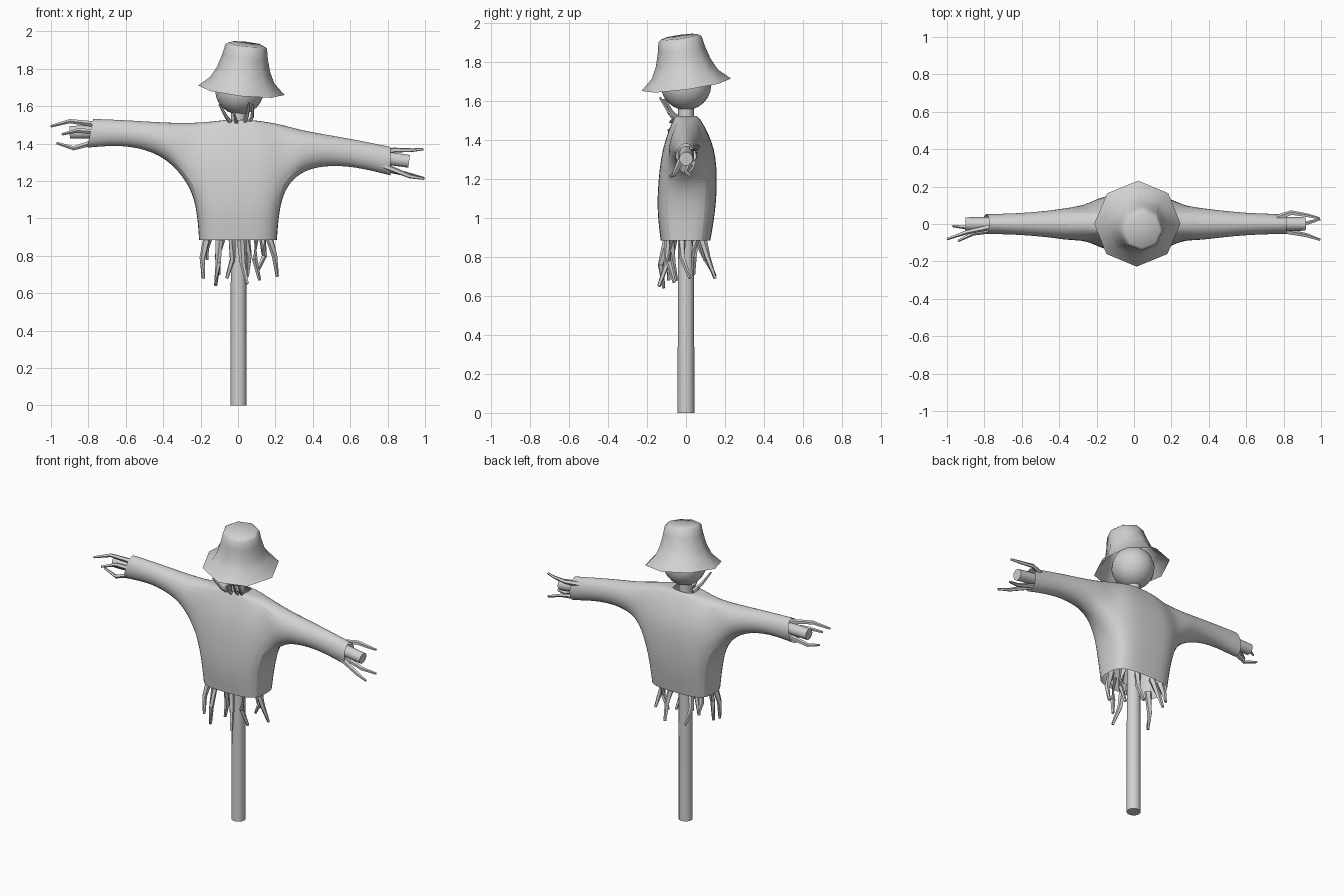
import bpy, bmesh, math
from mathutils import Vector, Matrix

if "Cube" in bpy.data.objects:
    bpy.data.objects.remove(bpy.data.objects["Cube"])

GREY = bpy.data.materials.new("plain grey")
GREY.diffuse_color = (0.64, 0.64, 0.64, 1)
GREY.use_nodes = True
GREY.node_tree.nodes["Principled BSDF"].inputs["Base Color"].default_value = GREY.diffuse_color


def finish(name, bm, subdiv=0, angle=40):
    bmesh.ops.recalc_face_normals(bm, faces=bm.faces)
    me = bpy.data.meshes.new(name)
    bm.to_mesh(me)
    bm.free()
    me.materials.append(GREY)
    ob = bpy.data.objects.new(name, me)
    bpy.context.collection.objects.link(ob)
    if subdiv:
        ob.modifiers.new("soften", 'SUBSURF').levels = subdiv
        ob.modifiers["soften"].render_levels = subdiv
    bpy.ops.object.select_all(action='DESELECT')
    ob.select_set(True)
    bpy.context.view_layer.objects.active = ob
    bpy.ops.object.shade_smooth_by_angle(angle=math.radians(angle))
    return ob


def bridge(bm, a, b):
    n = len(a)
    for i in range(n):
        bm.faces.new((a[i], a[(i + 1) % n], b[(i + 1) % n], b[i]))


def tube(bm, pts, radii, sides=6):
    """Tapered tube through points, capped at both ends."""
    pts = [Vector(p) for p in pts]
    rings = []
    for i, p in enumerate(pts):
        d = pts[min(i + 1, len(pts) - 1)] - pts[max(i - 1, 0)]
        q = d.to_track_quat('Z', 'Y')
        rings.append([bm.verts.new(p + q @ Vector((radii[i] * math.cos(t), radii[i] * math.sin(t), 0)))
                      for t in (math.tau * k / sides for k in range(sides))])
    for a, b in zip(rings, rings[1:]):
        bridge(bm, a, b)
    bm.faces.new(rings[0])
    bm.faces.new(rings[-1])


def straws(name, strands, r):
    bm = bmesh.new()
    for pts in strands:
        n = len(pts)
        tube(bm, pts, [r * (1 - 0.6 * i / (n - 1)) for i in range(n)], 5)
    finish(name, bm, 0, 50)


# Upright pole, running up into the head
bm = bmesh.new()
tube(bm, [(0.003, 0, 0), (0.003, 0, 1.6)], [0.043, 0.04], 12)
finish("pole", bm)

# Arm stick ends poking out of the sleeves
for name, pts in (("left_arm_stick", [(-0.70, 0, 1.465), (-0.90, 0, 1.46)]),
                  ("right_arm_stick", [(0.70, 0, 1.335), (0.915, 0, 1.305)])):
    bm = bmesh.new()
    tube(bm, pts, [0.037, 0.036], 10)
    finish(name, bm)

# Shirt body: rings of 12 points as (z, half width, front y, back y)
LEVELS = [(0.885, 0.205, -0.13, 0.125), (1.03, 0.215, -0.148, 0.15),
          (1.16, 0.245, -0.145, 0.16), (1.36, 0.255, -0.125, 0.155),
          (1.51, 0.20, -0.065, 0.075), (1.525, 0.075, -0.055, 0.055)]
bm = bmesh.new()
rings = []
for z, w, f, b in LEVELS:
    ring = [(w, 0.7 * f), (w * 1.02, 0), (w, 0.7 * b),
            (0.6 * w, b), (0, b), (-0.6 * w, b),
            (-w, 0.7 * b), (-w * 1.02, 0), (-w, 0.7 * f),
            (-0.6 * w, f), (0, f), (0.6 * w, f)]
    rings.append([bm.verts.new((x, y, z)) for x, y in ring])
for k, (a, b) in enumerate(zip(rings, rings[1:])):
    for i in range(12):
        if k in (2, 3) and i in (0, 1, 6, 7):   # arm holes
            continue
        j = (i + 1) % 12
        bm.faces.new((a[i], a[j], b[j], b[i]))

# Sleeves: stations as (x, top z, bottom z, half depth), joined to the arm holes
LEFT = [(-0.34, 1.522, 1.27, 0.095), (-0.45, 1.524, 1.35, 0.075),
        (-0.62, 1.533, 1.388, 0.06), (-0.79, 1.54, 1.37, 0.056)]
RIGHT = [(0.33, 1.485, 1.235, 0.095), (0.45, 1.46, 1.275, 0.078),
         (0.62, 1.43, 1.272, 0.06), (0.815, 1.39, 1.222, 0.056)]
lo, mid, hi = rings[2:5]
for stations, f, m, b in ((RIGHT, 0, 1, 2), (LEFT, 8, 7, 6)):
    prev = [lo[f], lo[m], lo[b], mid[b], hi[b], hi[m], hi[f], mid[f]]
    for x, top, bot, d in stations:
        c, h = (top + bot) / 2, (top - bot) / 2
        ring = []
        for k in range(8):
            t = math.radians(-135 + 45 * k)
            s = math.sin(t)
            # cuffs slant slightly on the raised arm
            dx = 0.018 * s if stations is LEFT and x < -0.7 else 0
            # start at bottom front, pass bottom, back, top, front
            ring.append(bm.verts.new((x + dx, d * 1.04 * math.cos(t), c + h * s)))
        bridge(bm, prev, ring)
        prev = ring
finish("shirt", bm, 2, 50)

# Head
bm = bmesh.new()
bmesh.ops.create_uvsphere(bm, u_segments=16, v_segments=12, radius=0.13,
                          matrix=Matrix.Translation((0.008, 0, 1.685)))
finish("head", bm)

# Hat: eight-sided open profile, tilted forward and to one side
PROFILE = [(0.232, 0.0), (0.172, 0.055), (0.142, 0.115), (0.122, 0.185), (0.112, 0.238), (0.095, 0.25)]
tilt = Vector((0.11, -0.14, 1)).to_track_quat('Z', 'Y').to_matrix().to_4x4()
place = Matrix.Translation((0.018, 0.002, 1.685)) @ tilt
# keep a brim corner pointing straight to the front after tilting
ahead = tilt.to_3x3().inverted() @ Vector((0, -1, 0))
start = math.atan2(ahead.y, ahead.x)
bm = bmesh.new()
prev = None
for r, z in PROFILE:
    ring = [bm.verts.new(place @ Vector((r * math.cos(start + k * math.tau / 8),
                                         r * math.sin(start + k * math.tau / 8), z))) for k in range(8)]
    if prev:
        bridge(bm, prev, ring)
    prev = ring
bm.faces.new(prev)
finish("hat", bm, 0, 50)

# Straw hanging from the hem
straws("hem_straw", [
    [(-0.16, -0.06, 0.92), (-0.19, -0.08, 0.79), (-0.185, -0.09, 0.68)],
    [(-0.15, 0.06, 0.92), (-0.17, 0.08, 0.84), (-0.165, 0.10, 0.78)],
    [(-0.10, -0.09, 0.92), (-0.105, -0.13, 0.76), (-0.12, -0.115, 0.64)],
    [(-0.08, 0.07, 0.92), (-0.11, 0.10, 0.80), (-0.10, 0.15, 0.70)],
    [(-0.03, -0.08, 0.92), (-0.03, -0.07, 0.78), (-0.06, -0.05, 0.68)],
    [(0.01, -0.09, 0.92), (0.025, -0.10, 0.76), (0.05, -0.14, 0.65)],
    [(0.04, 0.08, 0.92), (0.06, 0.11, 0.80), (0.05, 0.15, 0.69)],
    [(0.10, -0.07, 0.92), (0.09, -0.09, 0.78), (0.115, -0.06, 0.67)],
    [(0.13, 0.05, 0.92), (0.14, 0.04, 0.80), (0.10, 0.04, 0.71)],
    [(0.16, -0.02, 0.92), (0.195, -0.02, 0.80), (0.21, 0.02, 0.69)]], 0.022)

# Straw at the cuffs
straws("left_cuff_straw", [
    [(-0.74, -0.01, 1.50), (-0.90, -0.045, 1.52), (-1.0, -0.08, 1.493)],
    [(-0.74, -0.03, 1.46), (-0.86, -0.05, 1.47), (-0.94, -0.09, 1.45)],
    [(-0.76, 0.0, 1.41), (-0.88, -0.02, 1.375), (-0.97, -0.01, 1.403)]], 0.017)
straws("right_cuff_straw", [
    [(0.76, 0.03, 1.36), (0.84, 0.06, 1.365), (0.93, 0.045, 1.365), (0.99, 0.03, 1.37)],
    [(0.76, -0.03, 1.29), (0.92, -0.06, 1.225), (0.995, -0.085, 1.212)],
    [(0.76, 0.02, 1.27), (0.91, 0.0, 1.235), (0.995, 0.025, 1.215)]], 0.017)

# Straw at the neck
straws("neck_straw", [
    [(-0.03, -0.03, 1.50), (-0.06, -0.085, 1.54), (-0.10, -0.12, 1.61)],
    [(0.00, -0.03, 1.50), (-0.01, -0.07, 1.52), (-0.02, -0.10, 1.56)],
    [(0.03, -0.03, 1.50), (0.05, -0.09, 1.55), (0.06, -0.135, 1.62)],
    [(0.05, -0.02, 1.50), (0.075, -0.07, 1.54), (0.08, -0.11, 1.61)]], 0.014)
